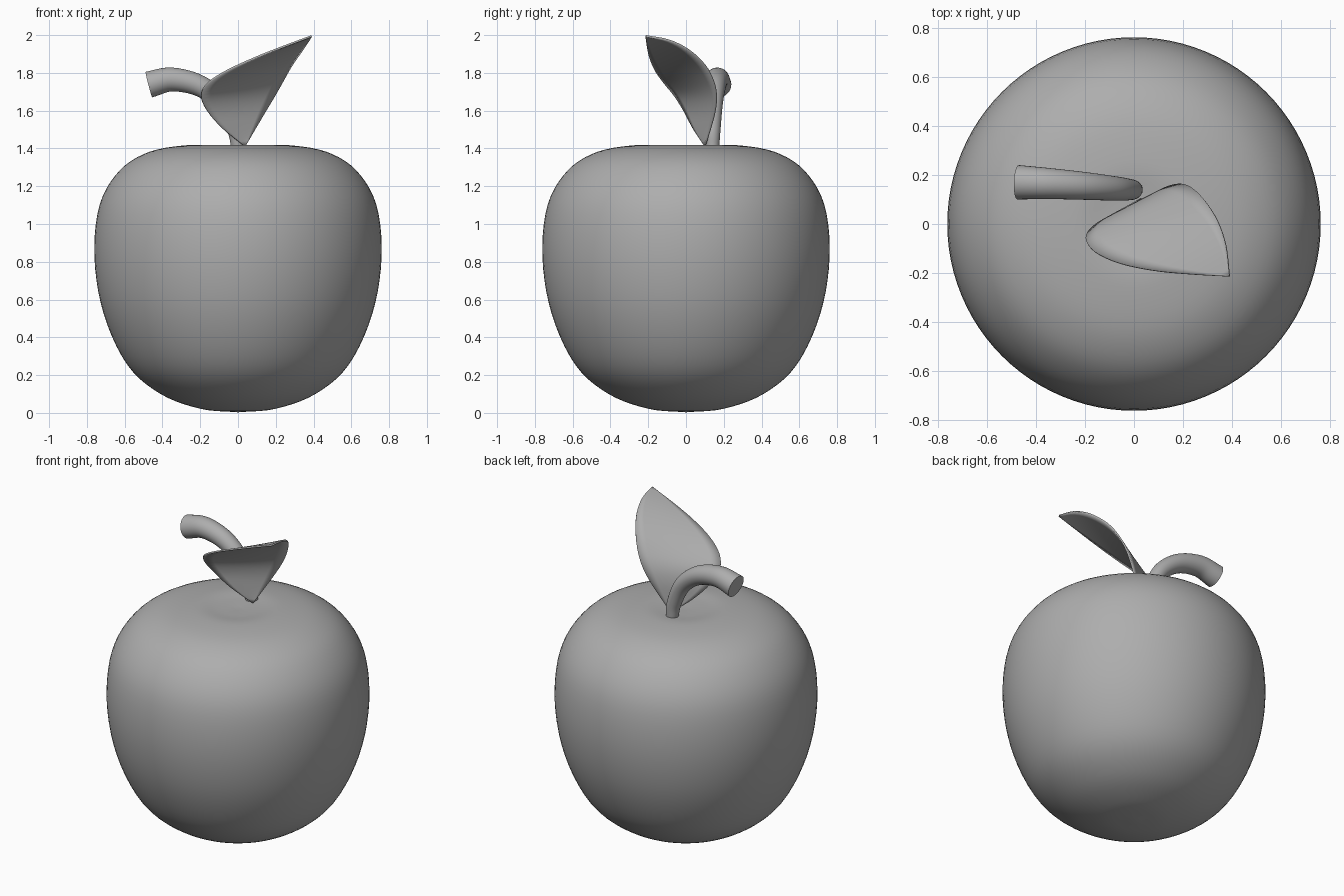
import bpy, bmesh, math
from mathutils import Vector

if "Cube" in bpy.data.objects:
    bpy.data.objects.remove(bpy.data.objects["Cube"])

grey = bpy.data.materials.new("dark_grey")
grey.diffuse_color = (0.42, 0.42, 0.42, 1)
grey.use_nodes = True
grey.node_tree.nodes["Principled BSDF"].inputs["Base Color"].default_value = grey.diffuse_color


def spline(points, steps):
    """Smooth Catmull-Rom curve through points of any dimension."""
    pts = [Vector(p) for p in points]
    pts = [2 * pts[0] - pts[1]] + pts + [2 * pts[-1] - pts[-2]]
    out = []
    for i in range(1, len(pts) - 2):
        a, b, c, d = pts[i - 1:i + 3]
        for k in range(steps):
            t = k / steps
            out.append(0.5 * (2 * b + (c - a) * t + (2 * a - 5 * b + 4 * c - d) * t * t
                              + (3 * b - a - 3 * c + d) * t ** 3))
    return out + [pts[-2]]


def finish(name, bm, angle=40):
    bmesh.ops.remove_doubles(bm, verts=bm.verts, dist=0.0005)
    bmesh.ops.recalc_face_normals(bm, faces=bm.faces)
    mesh = bpy.data.meshes.new(name)
    bm.to_mesh(mesh)
    bm.free()
    mesh.materials.append(grey)
    obj = bpy.data.objects.new(name, mesh)
    bpy.context.collection.objects.link(obj)
    bpy.ops.object.select_all(action='DESELECT')
    bpy.context.view_layer.objects.active = obj
    obj.select_set(True)
    bpy.ops.object.shade_smooth_by_angle(angle=math.radians(angle))
    return obj


def skin(bm, rows, closed):
    """Bridge consecutive rows of points with quads."""
    grid = [[bm.verts.new(p) for p in row] for row in rows]
    n = len(grid[0])
    for a, b in zip(grid, grid[1:]):
        for j in range(n if closed else n - 1):
            k = (j + 1) % n
            bm.faces.new((a[j], a[k], b[k], b[j]))
    return grid


# apple body: revolved profile with a shallow dip on top
profile = [(0, 0.003), (0.2, 0.022), (0.41, 0.1), (0.585, 0.253), (0.71, 0.52), (0.76, 0.82),
           (0.733, 1.1), (0.625, 1.285), (0.466, 1.383), (0.26, 1.418), (0.12, 1.412), (0, 1.408)]
bm = bmesh.new()
rows = []
for r, z in spline(profile, 5):
    rows.append([(r * math.cos(2 * math.pi * i / 96), r * math.sin(2 * math.pi * i / 96), z)
                 for i in range(96)])
skin(bm, rows, True)
finish("apple_body", bm)

# stem: bent tube that widens toward its cut end
path = spline([(0, 0.14, 1.405), (-0.015, 0.14, 1.5), (-0.08, 0.145, 1.635), (-0.2, 0.155, 1.73),
               (-0.35, 0.165, 1.765), (-0.472, 0.17, 1.738)], 6)
bm = bmesh.new()
rows = []
for i, p in enumerate(path):
    tangent = (path[min(i + 1, len(path) - 1)] - path[max(i - 1, 0)]).normalized()
    side = tangent.cross(Vector((0, 1, 0))).normalized()
    up = side.cross(tangent)
    radius = 0.036 + 0.034 * i / (len(path) - 1)
    rows.append([p + radius * (side * math.cos(a) + up * math.sin(a))
                 for a in (2 * math.pi * j / 32 for j in range(32))])
grid = skin(bm, rows, True)
bm.faces.new(grid[0])
bm.faces.new(grid[-1])
finish("stem", bm)

# leaf: thin curved sheet stretched between its two edges
left_edge = spline([(0.03, 0.1, 1.415), (-0.08, 0.04, 1.505), (-0.163, -0.01, 1.6),
                    (-0.195, -0.06, 1.68), (-0.16, -0.113, 1.745), (-0.06, -0.16, 1.81),
                    (0.08, -0.19, 1.875), (0.23, -0.205, 1.935), (0.386, -0.214, 1.993)], 4)
right_edge = spline([(0.04, 0.1, 1.415), (0.095, 0.13, 1.51), (0.148, 0.153, 1.6),
                     (0.195, 0.16, 1.68), (0.237, 0.145, 1.755), (0.285, 0.1, 1.84),
                     (0.34, 0.015, 1.92), (0.375, -0.09, 1.972), (0.389, -0.212, 1.995)], 4)
bm = bmesh.new()
skin(bm, [[a.lerp(b, j / 8) for j in range(9)] for a, b in zip(left_edge, right_edge)], False)
leaf = finish("leaf", bm)
solid = leaf.modifiers.new("thickness", 'SOLIDIFY')
solid.thickness = 0.01
solid.offset = 0
